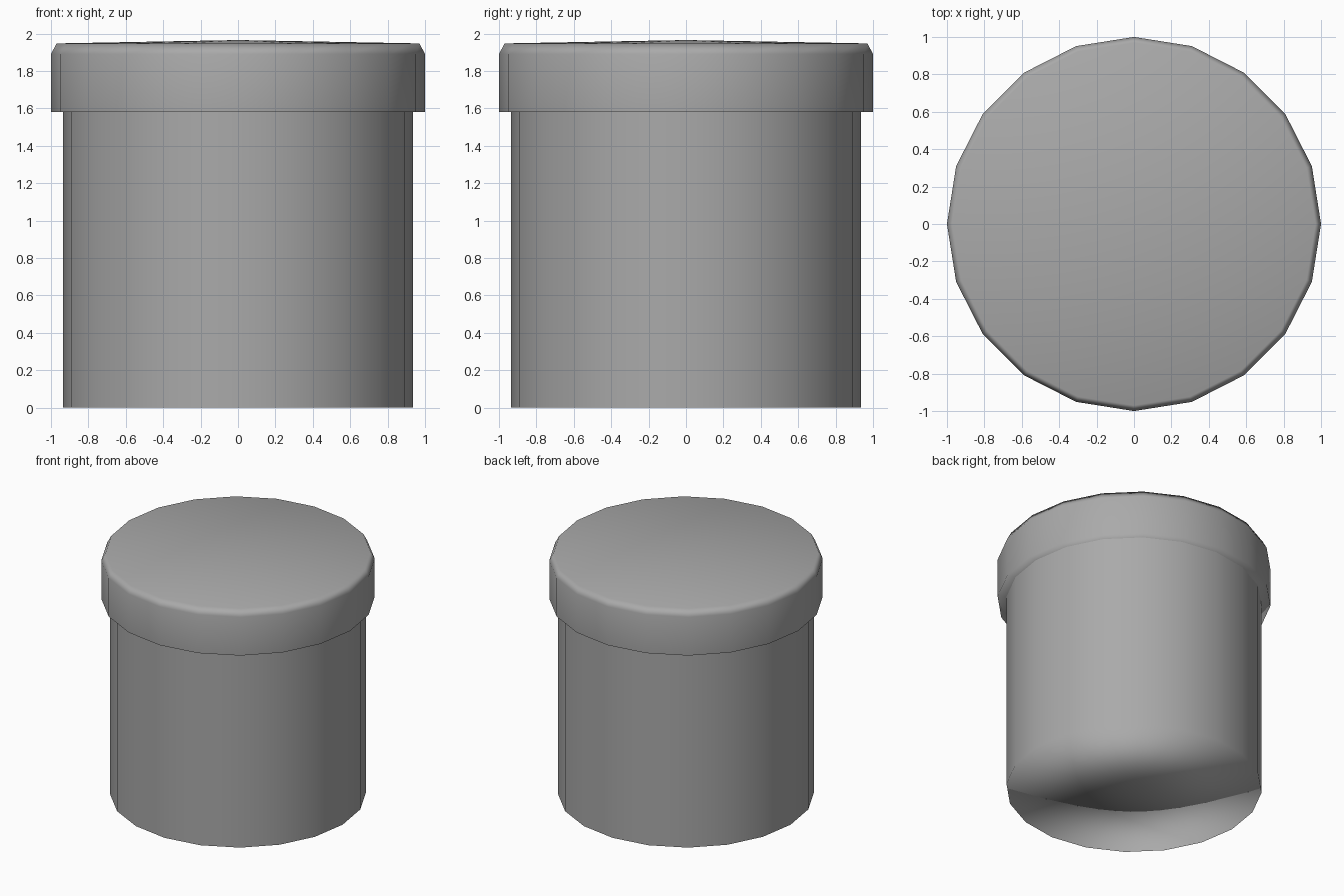
import bpy
import bmesh
from math import cos, sin, tau
from mathutils import Vector

SIDES = 20

cube = bpy.data.objects.get("Cube")
if cube:
    bpy.data.objects.remove(cube, do_unlink=True)

grey = bpy.data.materials.new("mid grey")
grey.use_nodes = True
colour = (0.4, 0.4, 0.4, 1)
grey.diffuse_color = colour
grey.node_tree.nodes["Principled BSDF"].inputs["Base Color"].default_value = colour


def lathe(name, profile):
    """Turn a bottom-to-top profile of (radius, height, normal out, normal up)."""
    bm = bmesh.new()
    rings, normals = [], []
    for r, z, out, up in profile:
        ring = []
        for i in range(SIDES if r else 1):
            c, s = cos(tau * i / SIDES), sin(tau * i / SIDES)
            ring.append(bm.verts.new((r * c, r * s, z)))
            normals.append(Vector((out * c if r else 0, out * s if r else 0, up)).normalized())
        rings.append(ring)
    for low, high in zip(rings, rings[1:]):
        for i in range(SIDES):
            j = (i + 1) % SIDES
            if len(low) == 1:
                corners = (low[0], high[j], high[i])
            elif len(high) == 1:
                corners = (low[i], low[j], high[0])
            else:
                corners = (low[i], low[j], high[j], high[i])
            bm.faces.new(corners).smooth = True
    mesh = bpy.data.meshes.new(name)
    bm.to_mesh(mesh)
    bm.free()
    mesh.materials.append(grey)
    # Soft shading across the rims
    mesh.normals_split_custom_set_from_vertices([tuple(n) for n in normals])
    obj = bpy.data.objects.new(name, mesh)
    bpy.context.collection.objects.link(obj)
    return obj


# Canister body with a closed underside
lathe("canister_body", [
    (0, 0, 0, -1),
    (0.935, 0, 1, 0),
    (0.935, 1.62, 1, 0),
])

# Overhanging lid with a bevelled rim and a slightly raised centre
lathe("lid", [
    (0.93, 1.58, 0.8, -0.5),
    (1, 1.58, 1, -0.05),
    (1, 1.89, 1, 0.15),
    (0.97, 1.947, 0.25, 1),
    (0, 1.965, 0, 1),
])
